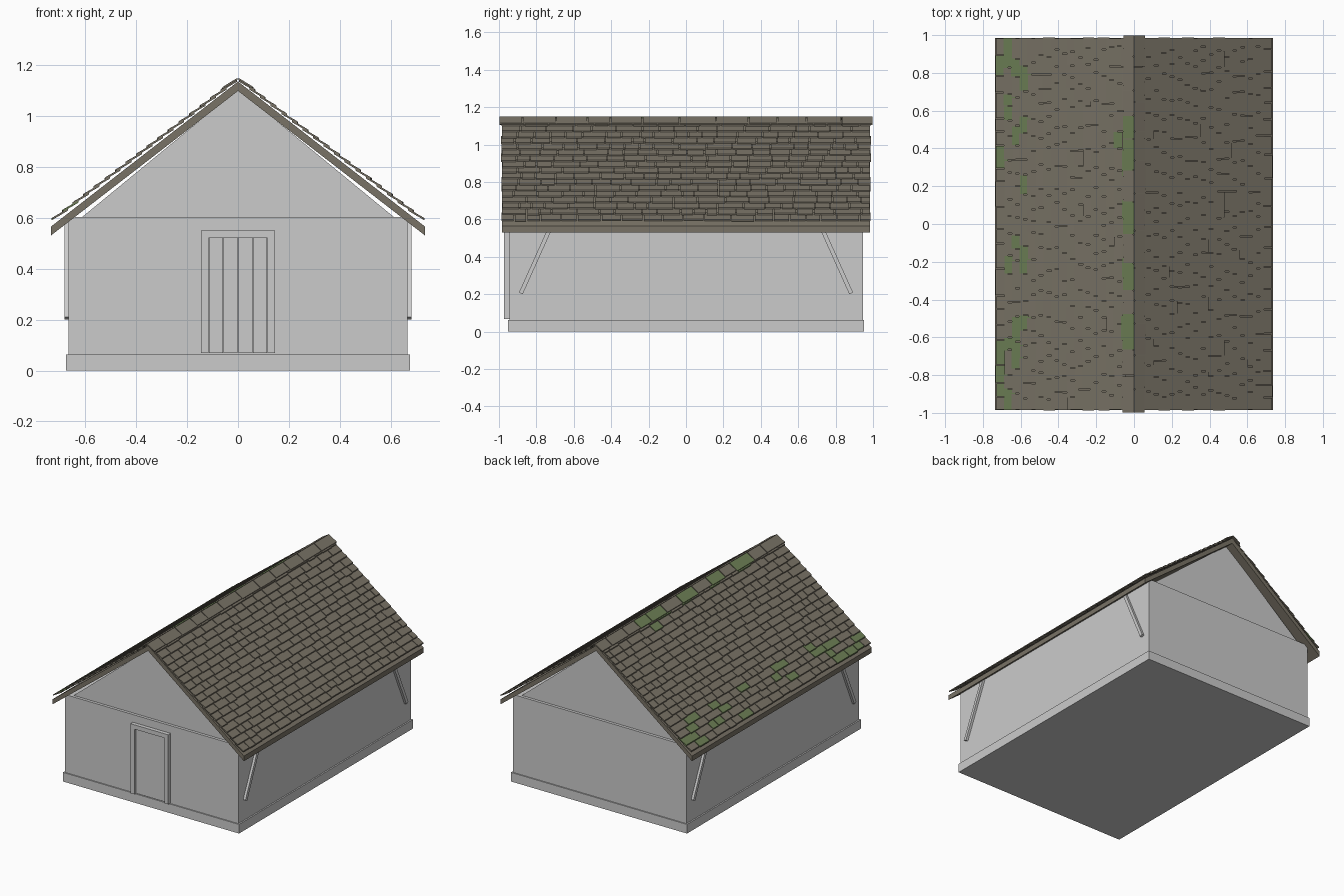
import bpy, bmesh, math, random
from mathutils import Vector, Matrix

if "Cube" in bpy.data.objects:
    bpy.data.objects.remove(bpy.data.objects["Cube"])

random.seed(4)


def material(name, rgb):
    m = bpy.data.materials.new(name)
    m.diffuse_color = (*rgb, 1)
    m.use_nodes = True
    m.node_tree.nodes["Principled BSDF"].inputs["Base Color"].default_value = m.diffuse_color
    return m


GREY = material("plaster grey", (0.60, 0.60, 0.60))
BROWN = material("weathered brown", (0.19, 0.17, 0.132))
MOSS = material("moss green", (0.15, 0.21, 0.09))


def finish(name, bm, *mats):
    bmesh.ops.recalc_face_normals(bm, faces=bm.faces)
    me = bpy.data.meshes.new(name)
    bm.to_mesh(me)
    bm.free()
    for m in mats:
        me.materials.append(m)
    ob = bpy.data.objects.new(name, me)
    bpy.context.collection.objects.link(ob)
    return ob


def add_prism(bm, profile, y0, y1, mat=0):
    """Extrude an (x, z) outline from y0 to y1."""
    a = [bm.verts.new((x, y0, z)) for x, z in profile]
    b = [bm.verts.new((x, y1, z)) for x, z in profile]
    n = len(profile)
    faces = [bm.faces.new(a), bm.faces.new(b[::-1])]
    for i in range(n):
        j = (i + 1) % n
        faces.append(bm.faces.new((a[i], a[j], b[j], b[i])))
    for f in faces:
        f.material_index = mat


def prism(name, profile, y0, y1, mat):
    bm = bmesh.new()
    add_prism(bm, profile, y0, y1)
    return finish(name, bm, mat)


def box(name, x0, x1, y0, y1, z0, z1, mat):
    return prism(name, [(x0, z0), (x1, z0), (x1, z1), (x0, z1)], y0, y1, mat)


# Plinth, walls and set-back gable
box("plinth", -0.675, 0.675, -0.953, 0.953, 0, 0.063, GREY)
box("walls", -0.665, 0.665, -0.945, 0.945, 0.06, 0.603, GREY)
prism("gable", [(-0.64, 0.58), (0.64, 0.58), (0, 1.105)], -0.925, 0.925, GREY)

# Door: frame and planks
prism("door_frame", [(-0.145, 0.068), (-0.115, 0.068), (-0.115, 0.52), (0.115, 0.52),
                     (0.115, 0.068), (0.145, 0.068), (0.145, 0.55), (-0.145, 0.55)],
      -0.972, -0.94, GREY)
for i in range(4):
    x = -0.115 + i * 0.0575
    box(f"door_plank_{i + 1}", x + 0.001, x + 0.0565, -0.953, -0.94, 0.068, 0.52, GREY)

# Slanted braces against the long walls
for sx in (-1, 1):
    for sy in (-1, 1):
        low, high = Vector((0, sy * 0.883, 0.205)), Vector((0, sy * 0.712, 0.585))
        d = high - low
        bm = bmesh.new()
        bmesh.ops.create_cube(bm, size=1, matrix=(
            Matrix.Translation((low + high) / 2 + Vector((sx * 0.671, 0, 0)))
            @ Matrix.Rotation(math.atan2(-d.y, d.z), 4, 'X')
            @ Matrix.Diagonal((0.022, 0.022, d.length, 1))))
        finish("brace", bm, GREY)

# Roof deck
prism("roof_deck", [(-0.735, 0.53), (0, 1.098), (0.735, 0.53),
                    (0.735, 0.565), (0, 1.135), (-0.735, 0.565)], -0.985, 0.985, BROWN)

# Moss patch centres on the left slope (x, y)
PATCHES = [(-.65, .85), (-.6, .82), (-.71, .82), (-.67, .63), (-.61, .5), (-.71, .35),
           (-.6, .25), (-.62, -.1), (-.66, -.25), (-.6, -.25), (-.6, -.55), (-.65, -.62),
           (-.71, -.68), (-.71, -.85), (-.66, -.9), (-.08, .46), (-.02, .5), (-.05, .33),
           (-.03, .05), (-.06, -.25), (-.03, -.57)]


def is_mossy(x, y0, y1):
    return any(abs(x - px) < 0.025 and y0 - 0.01 < py < y1 + 0.01 for px, py in PATCHES)


def roof_z(x):
    return 1.137 - 0.762 * abs(x)


def shingle_row(bm, side, x_low, x_high, half, wmin, wmax, raise_low, raise_high):
    """Lay one course of shingles of random width along the roof."""
    y = -half
    while y < half - 0.001:
        end = y + random.uniform(wmin, wmax)
        if end > half - wmin * 0.6:
            end = half
        low = x_low + random.uniform(-0.003, 0.003)
        zl, zh = roof_z(low) + raise_low, roof_z(x_high) + raise_high
        outline = [(side * low, zl), (side * x_high, zh),
                   (side * x_high, zh + 0.008), (side * low, zl + 0.008)]
        mossy = side < 0 and is_mossy(-(x_low - 0.02), y, end)
        add_prism(bm, outline, y + 0.003, end - 0.003, int(mossy))
        y = end


# Shingle courses and ridge caps on both slopes
ROWS, STEP = 17, 0.0415
for side, label in ((-1, "left"), (1, "right")):
    bm = bmesh.new()
    for r in range(ROWS):
        x_low = 0.73 - r * STEP
        shingle_row(bm, side, x_low, max(x_low - 0.062, 0.002),
                    0.988 + random.uniform(-0.004, 0.004), 0.06, 0.15, 0.011, 0.0)
    finish("shingles_" + label, bm, BROWN, MOSS)
    bm = bmesh.new()
    shingle_row(bm, side, 0.058, 0.001, 1.0, 0.12, 0.2, 0.014, 0.006)
    finish("ridge_caps_" + label, bm, BROWN, MOSS)
